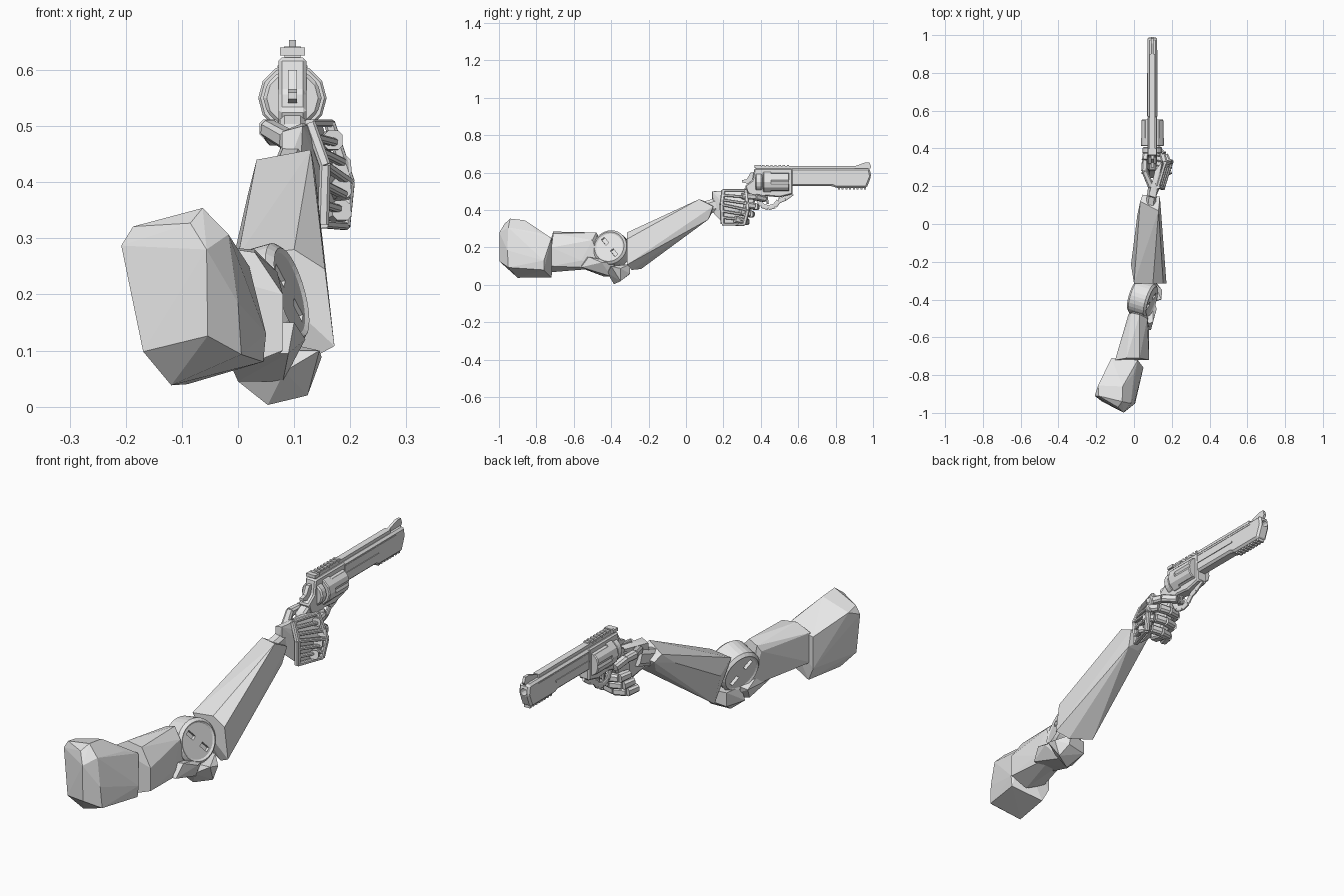
import bpy, bmesh, math
from mathutils import Vector, Matrix

if "Cube" in bpy.data.objects:
    bpy.data.objects.remove(bpy.data.objects["Cube"])

grey = bpy.data.materials.new("light_grey")
grey.diffuse_color = (0.8, 0.8, 0.8, 1)
grey.use_nodes = True
grey.node_tree.nodes["Principled BSDF"].inputs["Base Color"].default_value = grey.diffuse_color
GX = 0.097  # centre plane of the revolver


def finish(name, bm, bevel=0):
    bmesh.ops.recalc_face_normals(bm, faces=bm.faces)
    me = bpy.data.meshes.new(name)
    bm.to_mesh(me)
    bm.free()
    me.materials.append(grey)
    ob = bpy.data.objects.new(name, me)
    bpy.context.collection.objects.link(ob)
    if bevel:
        m = ob.modifiers.new("bevel", 'BEVEL')
        m.width, m.segments, m.limit_method = bevel, 1, 'ANGLE'
    return ob


def hulls(name, groups):
    """One object made of a convex block per group of points."""
    bm = bmesh.new()
    for pts in groups:
        vs = [bm.verts.new(p) for p in pts]
        r = bmesh.ops.convex_hull(bm, input=vs)
        dead = {v for v in r["geom_interior"] + r["geom_unused"]
                if isinstance(v, bmesh.types.BMVert)}
        bmesh.ops.delete(bm, geom=list(dead), context='VERTS')
    bmesh.ops.dissolve_limit(bm, angle_limit=math.radians(4), verts=bm.verts, edges=bm.edges)
    return finish(name, bm)


def bar(a, b, w, h, up=(0, 0, 1), taper=1.0):
    """Points of a chamfered bar from a to b."""
    a, b, up = Vector(a), Vector(b), Vector(up)
    d = (b - a).normalized()
    s = d.cross(up).normalized()
    u = s.cross(d)
    pts = []
    for p, k in ((a, 1), (b, taper)):
        for i, j in ((1, .55), (.55, 1), (-.55, 1), (-1, .55),
                     (-1, -.55), (-.55, -1), (.55, -1), (1, -.55)):
            pts.append(p + s * (i * w * k / 2) + u * (j * h * k / 2))
    return pts


def box(y0, y1, z0, z1, w, x=GX):
    return [(x + s * w / 2, y, z) for s in (-1, 1) for y in (y0, y1) for z in (z0, z1)]


def prism(name, profile, width, bevel=0):
    """Side profile (y, z) extruded across x."""
    bm = bmesh.new()
    f = bm.faces.new([bm.verts.new((GX - width / 2, y, z)) for y, z in profile])
    r = bmesh.ops.extrude_face_region(bm, geom=[f])
    bmesh.ops.translate(bm, vec=(width, 0, 0),
                        verts=[v for v in r["geom"] if isinstance(v, bmesh.types.BMVert)])
    return finish(name, bm, bevel)


def y_cyl(bm, x, z, r, y0, y1, n):
    m = Matrix.Translation((x, (y0 + y1) / 2, z)) @ Matrix.Rotation(math.pi / 2, 4, 'X')
    bmesh.ops.create_cone(bm, cap_ends=True, segments=n, radius1=r, radius2=r,
                          depth=y1 - y0, matrix=m)


def cut(ob, cutter):
    cutter.hide_render = True
    cutter.hide_viewport = True
    m = ob.modifiers.new("cut", 'BOOLEAN')
    m.operation, m.object, m.solver = 'DIFFERENCE', cutter, 'EXACT'


# ---- Arm blocks ----
hulls("shoulder_pad", [[
    (-.208, -.91, .287), (-.187, -.91, .321), (-.085, -.97, .327), (-.063, -.94, .354),
    (-.056, -.998, .28), (-.054, -.998, .126), (-.169, -.94, .098), (-.119, -.9, .038),
    (.006, -.95, .093), (-.017, -.95, .307), (0, -.955, .185), (-.19, -.855, .31),
    (-.06, -.86, .345), (-.12, -.71, .24), (.02, -.72, .25), (.05, -.76, .13),
    (.045, -.76, .08), (-.09, -.72, .04), (-.12, -.71, .1), (0, -.79, .28)]])
hulls("upper_arm", [[
    (-.1, -.72, .12), (-.1, -.72, .25), (-.04, -.71, .285), (.03, -.71, .275),
    (.08, -.72, .2), (.08, -.72, .1), (0, -.72, .068), (-.03, -.48, .24),
    (-.015, -.47, .265), (.03, -.48, .28), (.07, -.5, .24), (.08, -.56, .13),
    (.07, -.45, .09), (0, -.45, .09)]])
hulls("elbow_guard", [[
    (-.02, -.56, .09), (.09, -.56, .095), (.1, -.52, .15), (.12, -.45, .12), (.08, -.4, .045),
    (0, -.44, .045), (-.02, -.4, .1), (0, -.55, .15), (.1, -.38, .12)]])
hulls("elbow_cap", [[
    (.0, -.41, .045), (.02, -.41, .1), (.083, -.42, .063), (.053, -.385, .003), (.124, -.35, .02),
    (.149, -.35, .088), (.145, -.4, .1), (.02, -.31, .05), (.02, -.31, .11), (.11, -.3, .06),
    (.1, -.3, .11)]])
hulls("forearm", [[
    (0, -.315, .268), (.1, -.315, .28), (.155, -.315, .245), (.172, -.315, .108),
    (.12, -.29, .08), (.03, -.24, .085), (-.016, -.215, .23), (.033, .12, .44),
    (.13, .07, .458), (.137, .145, .42), (.045, .155, .415), (.13, .12, .35),
    (.07, .11, .355), (.018, .05, .38)]])

# ---- Elbow joint: tilted drum with sunken caps and slots ----
turn = Vector((.92, -.28, .26)).to_track_quat('Z', 'Y').to_matrix().to_4x4()
place = Matrix.Translation((.045, -.395, .19)) @ turn
bm = bmesh.new()
bmesh.ops.create_cone(bm, cap_ends=True, segments=28, radius1=.094, radius2=.094, depth=.11)
caps = [f for f in bm.faces if len(f.verts) > 4]
rim = [e for f in caps for e in f.edges]
bmesh.ops.bevel(bm, geom=rim, offset=.012, segments=1, affect='EDGES')
caps = [f for f in bm.faces if len(f.verts) > 4]
bmesh.ops.inset_individual(bm, faces=caps, thickness=.008, depth=-.005)
bm.transform(place)
joint = finish("elbow_joint", bm)
radial = turn.to_3x3().inverted() @ Vector((0, .64, -.77))
spin = Matrix.Rotation(math.atan2(radial.y, radial.x), 4, 'Z')
bm = bmesh.new()
for s in (-1, 1):
    for h in (-.05, .05):
        bmesh.ops.create_cube(bm, matrix=place @ spin @ Matrix.Translation((s * .042, 0, h))
                              @ Matrix.Diagonal((.042, .02, .03, 1)))
cut(joint, finish("joint_slot_cutter", bm))

# ---- Hand ----
REAR = [Vector(p) for p in ((.128, .2, .505), (.155, .19, .43), (.152, .195, .325))]
FRONT = [Vector(p) for p in ((.163, .32, .505), (.198, .33, .4), (.19, .31, .322))]


def along(path, t):
    i = 0 if t < .5 else 1
    return path[i].lerp(path[i + 1], t * 2 - i)


inset = Vector((-.014, .012, 0))
hulls("palm", [[p + inset for p in REAR + FRONT] +
               [(.078, .15, .49), (.078, .14, .4), (.115, .14, .5), (.11, .15, .38),
                (.11, .28, .5), (.13, .27, .33)]])
ribs = [bar(along(REAR, k / 6), along(FRONT, k / 6), .018, .014) for k in range(7)]
for path in (REAR, FRONT):
    ribs += [bar(path[i], path[i + 1], .022, .02, (1, 0, 0)) for i in (0, 1)]
hulls("knuckle_ribs", ribs)
hulls("wrist", [bar((.088, .1, .41), (.1, .2, .44), .05, .07)])


def digit(name, pts, size):
    hulls(name, [bar(a, b, size, size, taper=.9) for a, b in zip(pts, pts[1:])])


for n, (z, y) in enumerate(((.42, .375), (.38, .35), (.34, .322))):
    digit("finger_%d" % (n + 1),
          [(.185, y - .06, z + .01), (.165, y - .01, z), (.12, y, z - .003),
           (.07, y - .01, z), (.055, y - .06, z + .004)], .036)
digit("index_finger", [(.17, .3, .475), (.15, .37, .47), (.112, .42, .458)], .034)
digit("thumb", [(.09, .2, .475), (.055, .28, .495), (.058, .34, .495), (.066, .4, .48)], .034)

# ---- Revolver ----
prism("frame", [(.365, .622), (.57, .622), (.57, .485), (.5, .468), (.43, .475), (.38, .46),
                (.33, .49), (.315, .53), (.355, .56)], .05, .006)
prism("grip", [(.33, .525), (.385, .475), (.355, .42), (.305, .322), (.24, .335),
               (.275, .43), (.285, .5)], .044, .008)
prism("hammer", [(.37, .6), (.345, .6), (.325, .565), (.3, .56), (.3, .548), (.335, .54),
                 (.37, .55)], .016)
barrel = prism("barrel", [(.56, .622), (.982, .622), (.99, .58), (.966, .519), (.8, .519),
                          (.785, .528), (.56, .528)], .05, .013)
bm = bmesh.new()
y_cyl(bm, GX, .588, .015, .93, 1.05, 12)
cut(barrel, finish("bore_cutter", bm))
hulls("top_rib", [box(.375, .9, .615, .636, .028)])
hulls("rib_notches", [box(.385 + .022 * k, .397 + .022 * k, .63, .642, .03) for k in range(8)])
hulls("underlug_teeth", [box(.812 + .02 * k, .823 + .02 * k, .511, .525, .03) for k in range(8)])
hulls("barrel_side_rails", [box(.57, .8, .567, .575, .056), box(.57, .92, .603, .608, .053)])
prism("front_sight", [(.895, .615), (.9, .634), (.955, .653), (.982, .653), (.99, .63),
                      (.98, .615)], .012)
hulls("rear_sight", [box(.365, .4, .626, .64, .044)])

# Fluted cylinder and the round shield behind it
bm = bmesh.new()
y_cyl(bm, GX, .55, .061, .412, .552, 12)
drum = finish("cylinder", bm, .004)
bm = bmesh.new()
for k in range(6):
    a = math.radians(60 * k)
    y_cyl(bm, GX + .07 * math.cos(a), .55 + .07 * math.sin(a), .017, .455, .6, 8)
cut(drum, finish("flute_cutter", bm))
bm = bmesh.new()
y_cyl(bm, GX, .55, .052, .372, .408, 12)
finish("recoil_shield", bm, .006)

# Trigger and its guard
guard = [(.568, .49), (.53, .462), (.495, .448), (.475, .422), (.44, .412), (.405, .424), (.385, .462)]
hulls("trigger_guard", [bar((GX, *p), (GX, *q), .026, .011, (1, 0, 0))
                        for p, q in zip(guard, guard[1:])])
hulls("trigger", [bar((GX, .43, .48), (GX, .437, .432), .012, .012, (1, 0, 0))])
